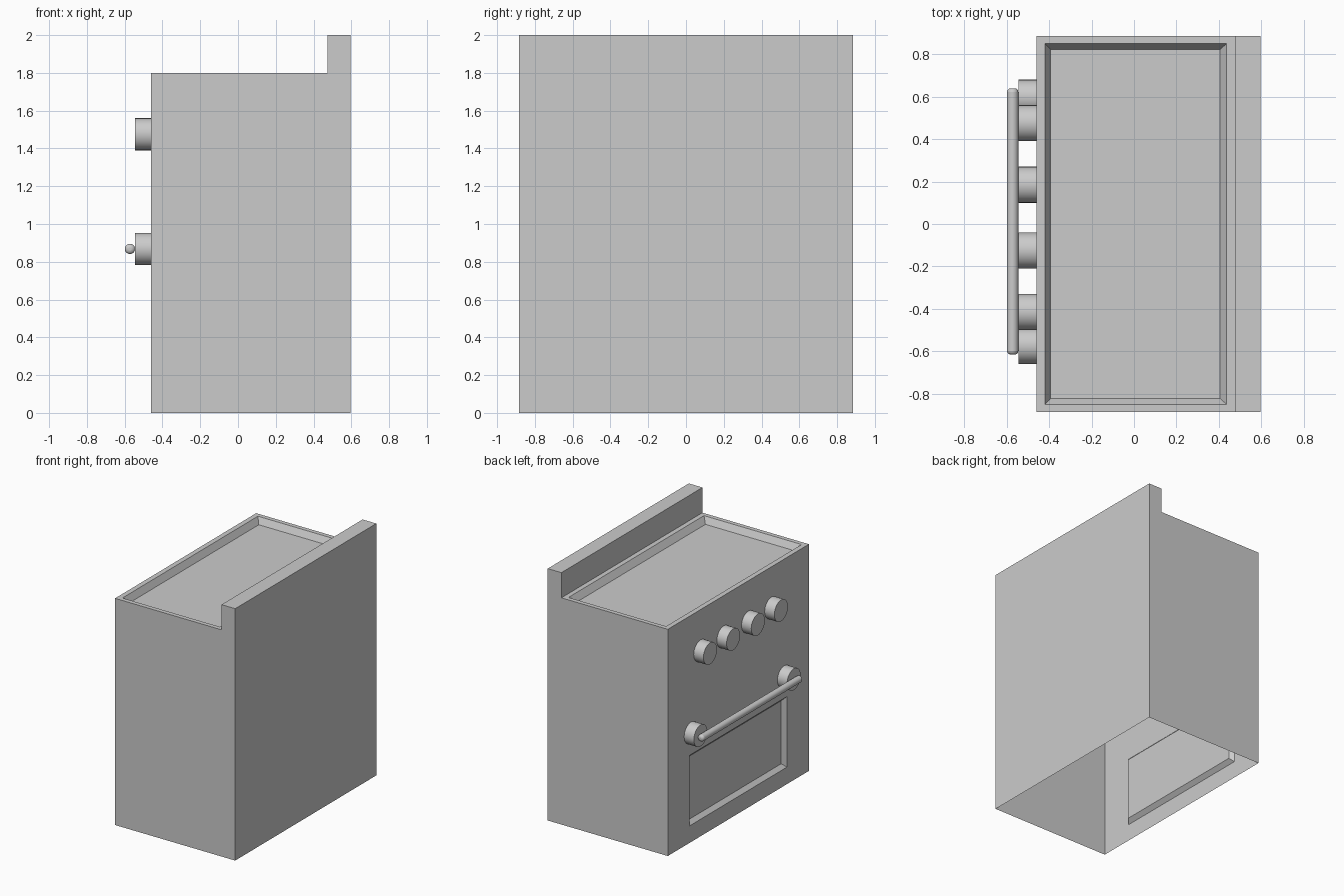
import bpy, bmesh, math

if "Cube" in bpy.data.objects:
    bpy.data.objects.remove(bpy.data.objects["Cube"])

FRONT, BACK, HALF_Y, TOP = -0.46, 0.595, 0.885, 1.8


def make_object(name, bm):
    mesh = bpy.data.meshes.new(name)
    bm.to_mesh(mesh)
    bm.free()
    obj = bpy.data.objects.new(name, mesh)
    bpy.context.collection.objects.link(obj)
    return obj


def rect(u0, u1, v0, v1):
    return [(u0, v0), (u1, v0), (u1, v1), (u0, v1)]


def recessed_panel(bm, loops, place):
    """Bridge nested rectangles given as (corners, depth); fill the last one."""
    rings = [[bm.verts.new(place(u, v, d)) for u, v in pts] for pts, d in loops]
    for a, b in zip(rings, rings[1:]):
        for i in range(4):
            j = (i + 1) % 4
            bm.faces.new((a[i], a[j], b[j], b[i]))
    bm.faces.new(rings[-1])


# Stove body: side profile with raised back splash, open underneath
bm = bmesh.new()
profile = [(FRONT, 0), (FRONT, TOP), (0.475, TOP), (0.475, 2), (BACK, 2), (BACK, 0)]
sides = [[bm.verts.new((x, y, z)) for x, z in profile] for y in (-HALF_Y, HALF_Y)]
for side in sides:
    bm.faces.new(side)
for i in range(2, 5):
    bm.faces.new((sides[0][i], sides[0][i + 1], sides[1][i + 1], sides[1][i]))

# Front panel with sunken oven window
recessed_panel(bm, [(rect(-HALF_Y, HALF_Y, 0, TOP), 0),
                    (rect(-0.61, 0.61, 0.135, 0.695), 0),
                    (rect(-0.58, 0.58, 0.165, 0.665), 0.03)],
               lambda y, z, d: (FRONT + d, y, z))

# Cooktop with sunken tray
recessed_panel(bm, [(rect(FRONT, 0.475, -HALF_Y, HALF_Y), 0),
                    (rect(-0.42, 0.437, -0.85, 0.85), 0),
                    (rect(-0.393, 0.405, -0.822, 0.822), 0.05)],
               lambda x, y, d: (x, y, TOP - d))
bmesh.ops.remove_doubles(bm, verts=bm.verts, dist=1e-5)
bmesh.ops.recalc_face_normals(bm, faces=bm.faces)
make_object("stove_body", bm)


def cylinder(name, radius, depth, location, rotation):
    bpy.ops.mesh.primitive_cylinder_add(vertices=32, radius=radius, depth=depth,
                                        location=location, rotation=rotation)
    obj = bpy.context.object
    obj.name = name
    bpy.ops.object.shade_smooth_by_angle(angle=math.radians(35))
    return obj


# Control knobs and handle mounts share one drum shape
knobs = [("control_knob", y, 1.475) for y in (-0.415, -0.125, 0.185, 0.475)]
mounts = [("handle_mount", y, 0.868) for y in (-0.575, 0.595)]
for name, y, z in knobs + mounts:
    cylinder(name, 0.085, 0.085, (FRONT - 0.0425, y, z), (0, math.pi / 2, 0))

# Oven door handle bar with rounded ends
bar = cylinder("door_handle", 0.027, 1.255, (-0.572, 0.012, 0.868), (math.pi / 2, 0, 0))
bevel = bar.modifiers.new("rounded_ends", "BEVEL")
bevel.width = 0.018
bevel.segments = 3
bevel.limit_method = "ANGLE"
